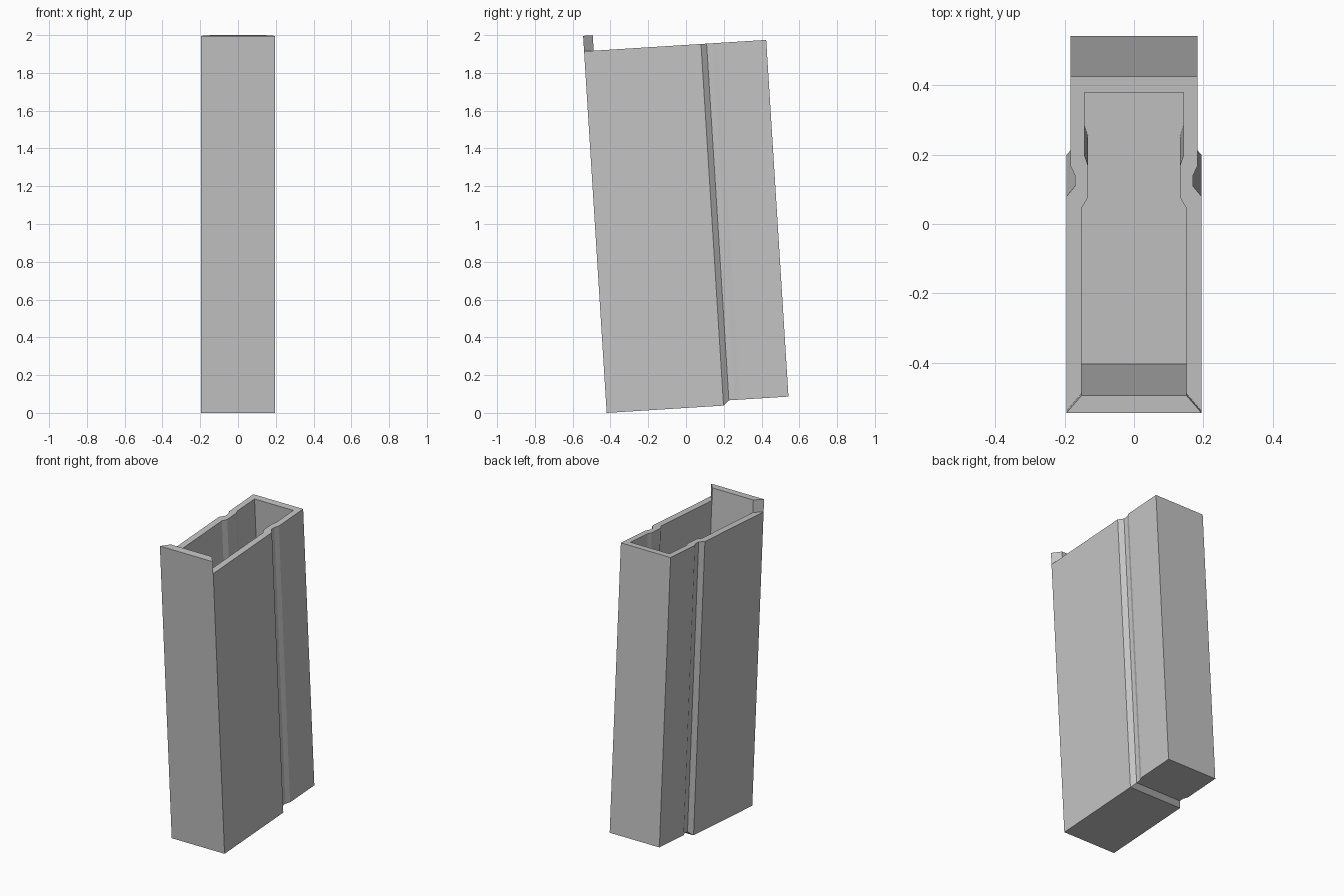
import bpy
import bmesh

cube = bpy.data.objects.get("Cube")
if cube:
    bpy.data.objects.remove(cube, do_unlink=True)

LEAN = 0.0624      # backward tilt of the whole shell, radians
RIM = 1.918        # height of the open rim along the shell
FLOOR = 0.555      # height of the inner floor along the shell

grey = bpy.data.materials.new("plain grey")
grey.use_nodes = True
grey.diffuse_color = (0.55, 0.55, 0.55, 1)
grey.node_tree.nodes["Principled BSDF"].inputs["Base Color"].default_value = grey.diffuse_color

# Half profiles as (depth from the front, half width)
outer = [(0, .195), (.62, .195), (.65, .17), (.68, .17), (.71, .1835), (.966, .1835)]
inner = [(.051, .151), (.586, .151), (.617, .133), (.71, .133), (.74, .143), (.92, .143)]


def finish(bm, name):
    bmesh.ops.recalc_face_normals(bm, faces=bm.faces)
    mesh = bpy.data.meshes.new(name)
    bm.to_mesh(mesh)
    bm.free()
    mesh.materials.append(grey)
    obj = bpy.data.objects.new(name, mesh)
    obj.location.y = -0.42
    obj.rotation_euler.x = LEAN
    bpy.context.collection.objects.link(obj)


def ring(bm, half, height):
    """Closed loop of vertices from a half profile mirrored in x."""
    pts = [(w, d) for d, w in half] + [(-w, d) for d, w in reversed(half)]
    return [bm.verts.new((x, y, height(y))) for x, y in pts]


def bridge(bm, a, b):
    n = len(a)
    for i in range(n):
        j = (i + 1) % n
        bm.faces.new((a[i], a[j], b[j], b[i]))


def cap(bm, loop):
    """Fill a mirrored loop with one strip between each pair of stations."""
    n = len(loop)
    for i in range(n // 2 - 1):
        bm.faces.new((loop[i], loop[i + 1], loop[n - 2 - i], loop[n - 1 - i]))


# Hollow shell: the underside steps up behind the side grooves
bm = bmesh.new()
base = ring(bm, outer, lambda y: 0 if y < .63 else .026)
rim_out = ring(bm, outer, lambda y: RIM)
rim_in = ring(bm, inner, lambda y: RIM)
floor = ring(bm, inner, lambda y: FLOOR)
bridge(bm, base, rim_out)
bridge(bm, rim_out, rim_in)
bridge(bm, rim_in, floor)
cap(bm, base)
cap(bm, floor)
finish(bm, "hollow_shell")

# Raised front lip with mitred ends
bm = bmesh.new()
lip = [(0, .195), (.051, .151)]
low = ring(bm, lip, lambda y: RIM)
high = ring(bm, lip, lambda y: 2.0)
bridge(bm, low, high)
cap(bm, low)
cap(bm, high)
finish(bm, "front_lip")
